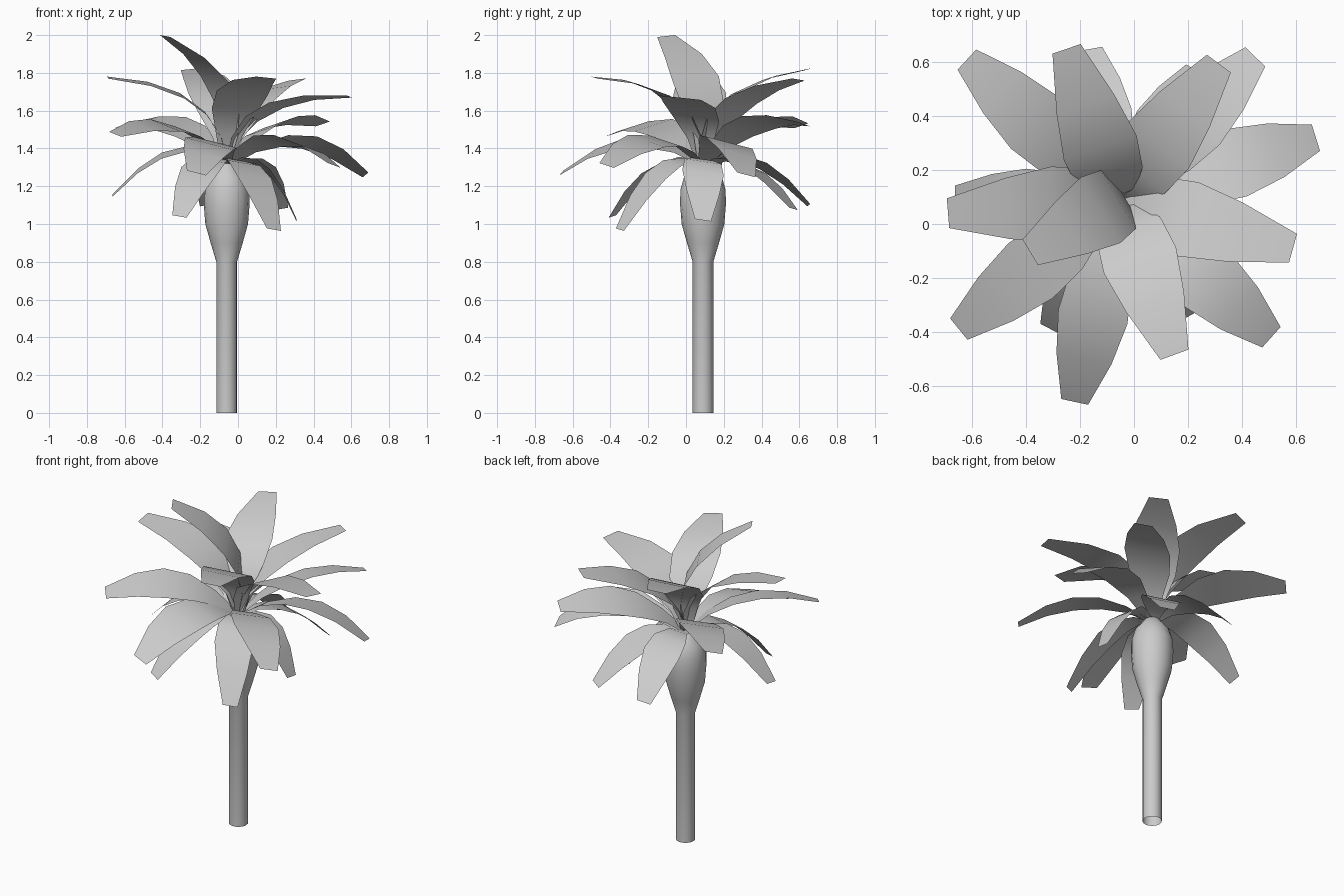
import bpy, bmesh
from math import cos, sin, pi
from mathutils import Vector

if "Cube" in bpy.data.objects:
    bpy.data.objects.remove(bpy.data.objects["Cube"])

CX, CY, BASE_Z = -0.06, 0.09, 1.31   # trunk axis and leaf root height


def make_object(name, bm, angle):
    mesh = bpy.data.meshes.new(name)
    bm.to_mesh(mesh)
    bm.free()
    obj = bpy.data.objects.new(name, mesh)
    bpy.context.collection.objects.link(obj)
    bpy.context.view_layer.objects.active = obj
    obj.select_set(True)
    bpy.ops.object.shade_smooth_by_angle(angle=angle)
    obj.select_set(False)
    return obj


# Trunk: plain pole that swells into a bulb under the crown
def make_trunk(sides=16):
    profile = [(0.055, 0), (0.055, 0.8), (0.085, 0.9), (0.113, 1.0), (0.121, 1.1),
               (0.12, 1.18), (0.1, 1.25), (0.06, 1.3), (0.045, 1.32)]
    bm = bmesh.new()
    rings = [[bm.verts.new((CX + r * cos(2 * pi * i / sides),
                            CY + r * sin(2 * pi * i / sides), z))
              for i in range(sides)] for r, z in profile]
    for a, b in zip(rings, rings[1:]):
        for i in range(sides):
            j = (i + 1) % sides
            bm.faces.new((a[i], a[j], b[j], b[i]))
    bm.faces.new(rings[-1])
    make_object("trunk", bm, 0.7)


# Leaf: strip of five segments along an arching curve, banked to one side
WIDTHS = [0.06, 0.14, 0.24, 0.27, 0.215, 0.105]


def make_leaf(name, tip, reach, height, scale, bank):
    root = Vector((CX, CY, BASE_Z))
    tip = Vector(tip)
    out = Vector((tip.x - CX, tip.y - CY, 0)).normalized()
    side = Vector((-out.y, out.x, bank)).normalized()
    control = Vector((CX, CY, height)) + out * reach
    bm = bmesh.new()
    rows = []
    for i, w in enumerate(WIDTHS):
        t = i / (len(WIDTHS) - 1)
        p = root * (1 - t) ** 2 + control * 2 * t * (1 - t) + tip * t * t
        half = side * w * scale / 2
        rows.append((bm.verts.new(p - half), bm.verts.new(p + half)))
    for a, b in zip(rows, rows[1:]):
        bm.faces.new((a[0], b[0], b[1], a[1]))
    make_object(name, bm, 1.0)


# Three tiers of six: width scale, bank, then tip position, arch reach, arch height
tiers = {
    "lower_leaf": (0.82, -0.15, [
        ((-0.16, 0.65, 1.10), 0.25, 1.46), ((-0.665, 0.10, 1.15), 0.26, 1.54),
        ((-0.31, -0.39, 1.04), 0.24, 1.46), ((0.19, -0.35, 0.97), 0.22, 1.45),
        ((0.31, 0.09, 1.02), 0.20, 1.45), ((0.23, 0.57, 1.08), 0.25, 1.43)]),
    "middle_leaf": (1.0, -0.25, [
        ((-0.62, 0.61, 1.52), 0.30, 1.62), ((0.45, 0.62, 1.53), 0.30, 1.62),
        ((0.675, 0.32, 1.26), 0.38, 1.60), ((0.51, -0.42, 1.31), 0.36, 1.58),
        ((-0.65, -0.39, 1.475), 0.30, 1.63), ((-0.22, -0.66, 1.27), 0.35, 1.58)]),
    "upper_leaf": (1.06, -0.1, [
        ((-0.25, 0.65, 1.82), -0.02, 1.74), ((0.315, 0.595, 1.765), 0.05, 1.68),
        ((0.59, -0.09, 1.675), 0.06, 1.70), ((0.15, -0.485, 1.775), 0.04, 1.76),
        ((-0.69, 0.04, 1.775), 0.02, 1.73), ((-0.385, -0.105, 1.995), -0.13, 1.75)]),
}

make_trunk()
for name, (scale, bank, leaves) in tiers.items():
    for i, (tip, reach, height) in enumerate(leaves, 1):
        make_leaf(f"{name}_{i}", tip, reach, height, scale, bank)
